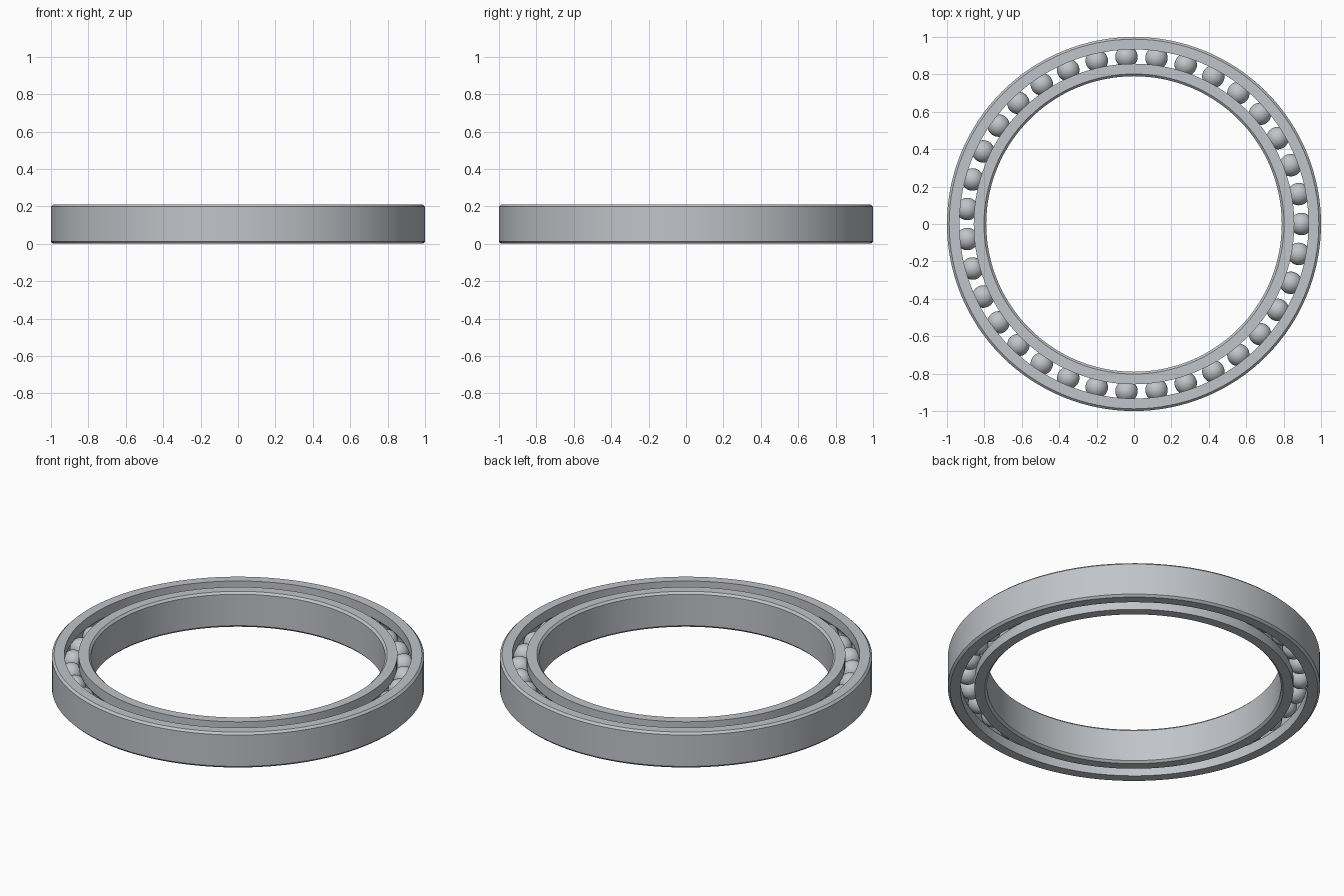
import bpy, bmesh
from math import sin, cos, asin, radians, tau

HEIGHT = 0.21
MID = HEIGHT / 2
PITCH = 0.895        # radius of the circle through the ball centres
BALL_R = 0.06
BALLS = 35
SHOULDER = 0.038     # distance from pitch circle to each ring's land
HALF = 0.105         # distance from pitch circle to bore / outer wall
CHAMFER = 0.012
SEGMENTS = 128

if "Cube" in bpy.data.objects:
    bpy.data.objects.remove(bpy.data.objects["Cube"])

steel = bpy.data.materials.new("brushed_steel")
steel.use_nodes = True
colour = (0.53, 0.55, 0.58, 1)
steel.diffuse_color = colour
steel.node_tree.nodes["Principled BSDF"].inputs["Base Color"].default_value = colour


def finish(bm, name, angle):
    bmesh.ops.recalc_face_normals(bm, faces=bm.faces)
    mesh = bpy.data.meshes.new(name)
    bm.to_mesh(mesh)
    bm.free()
    mesh.materials.append(steel)
    obj = bpy.data.objects.new(name, mesh)
    bpy.context.collection.objects.link(obj)
    bpy.ops.object.select_all(action="DESELECT")
    obj.select_set(True)
    bpy.context.view_layer.objects.active = obj
    bpy.ops.object.shade_smooth_by_angle(angle=radians(angle))
    return obj


def race(name, side):
    """Lathe one ring; side is +1 for the outer ring, -1 for the inner."""
    # Closed section: chamfered wall, then the land with its ball groove
    wall, land = HALF, SHOULDER
    section = [(land, 0), (wall - CHAMFER, 0), (wall, CHAMFER),
               (wall, HEIGHT - CHAMFER), (wall - CHAMFER, HEIGHT), (land, HEIGHT)]
    start = asin(land / BALL_R)
    steps = 10
    for i in range(steps + 1):
        a = start + (tau / 2 - 2 * start) * i / steps
        section.append((BALL_R * sin(a), MID + BALL_R * cos(a)))

    bm = bmesh.new()
    loops = []
    for s in range(SEGMENTS):
        t = tau * s / SEGMENTS
        loops.append([bm.verts.new(((PITCH + side * d) * cos(t),
                                    (PITCH + side * d) * sin(t), z))
                      for d, z in section])
    n = len(section)
    for s in range(SEGMENTS):
        a, b = loops[s], loops[(s + 1) % SEGMENTS]
        for i in range(n):
            j = (i + 1) % n
            bm.faces.new((a[i], b[i], b[j], a[j]))
    return finish(bm, name, 30)


race("outer_ring", 1)
race("inner_ring", -1)

# Balls evenly spaced in the groove, sharing one mesh
bm = bmesh.new()
bmesh.ops.create_uvsphere(bm, u_segments=32, v_segments=20, radius=BALL_R)
first = finish(bm, "ball", 60)
for i in range(BALLS):
    ball = first if i == 0 else first.copy()
    if i:
        bpy.context.collection.objects.link(ball)
    t = tau * i / BALLS
    ball.location = (PITCH * cos(t), PITCH * sin(t), MID)
